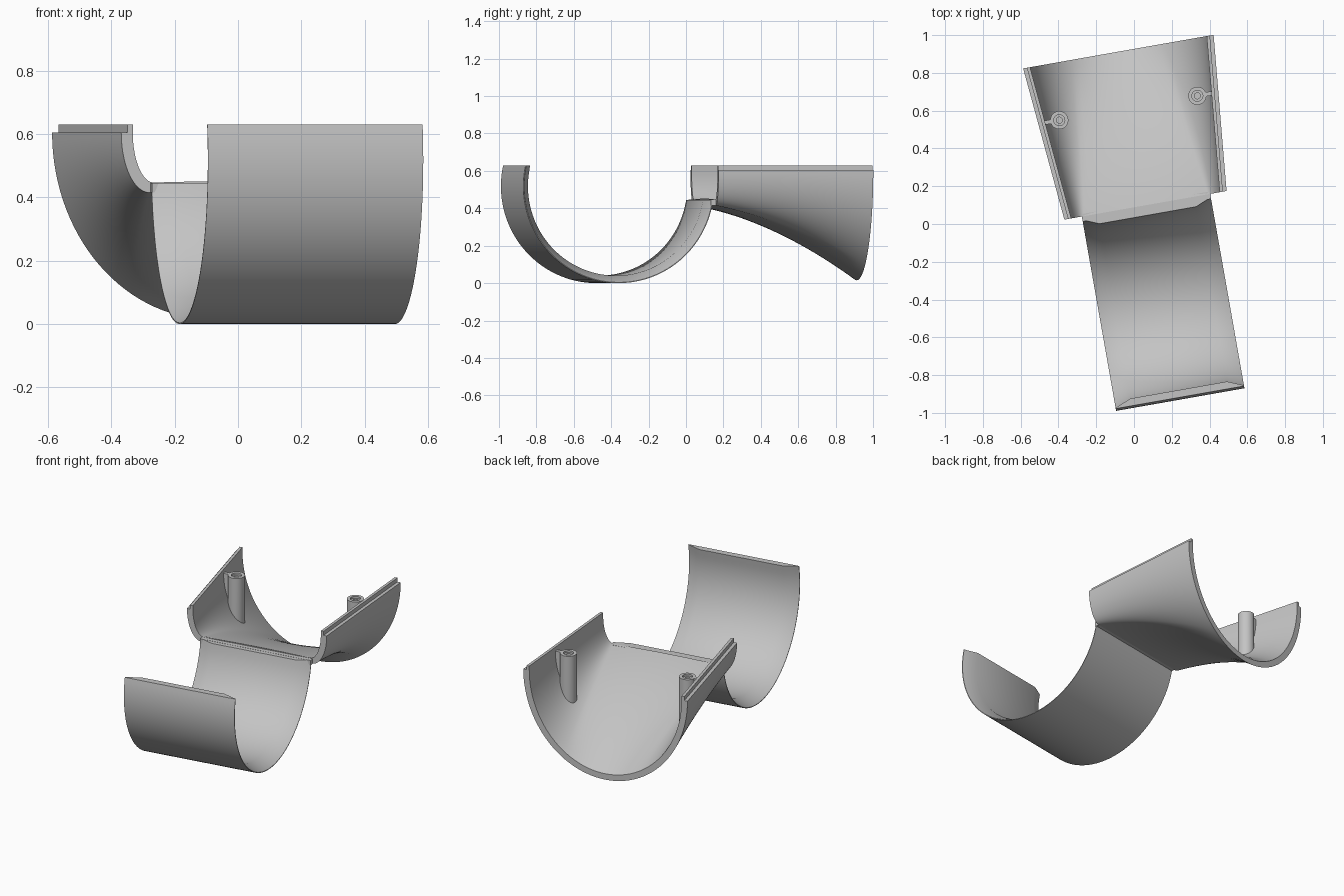
import bpy, bmesh, math
from math import cos, sin, radians, pi
from mathutils import Matrix

if "Cube" in bpy.data.objects:
    bpy.data.objects.remove(bpy.data.objects["Cube"])

grey = bpy.data.materials.new("plain grey")
grey.use_nodes = True
grey.diffuse_color = (0.55, 0.55, 0.55, 1)
grey.node_tree.nodes["Principled BSDF"].inputs["Base Color"].default_value = (0.55, 0.55, 0.55, 1)

TURN = Matrix.Rotation(radians(10), 4, 'Z')   # the whole part stands turned
MID = 0.077                                   # centre line of the part
RIM, LEDGE, TOP = 0.63, 0.605, 0.605
WALL, STEP = 0.037, 0.02
V0, V1 = 0.087, 0.913                         # funnel front and back


def loft(name, rings, closed=False, caps=True):
    """Skin a list of closed rings, each a list of points."""
    bm = bmesh.new()
    rows = [[bm.verts.new(p) for p in r] for r in rings]
    n = len(rows[0])
    pairs = list(zip(rows, rows[1:]))
    for a, b in pairs:
        for i in range(n):
            j = (i + 1) % n
            bm.faces.new((a[i], a[j], b[j], b[i]))
    if caps:
        bm.faces.new(rows[0])
        bm.faces.new(rows[-1])
    bmesh.ops.recalc_face_normals(bm, faces=bm.faces)
    mesh = bpy.data.meshes.new(name)
    bm.to_mesh(mesh)
    bm.free()
    mesh.materials.append(grey)
    obj = bpy.data.objects.new(name, mesh)
    bpy.context.collection.objects.link(obj)
    obj.matrix_world = TURN
    bpy.ops.object.select_all(action='DESELECT')
    obj.select_set(True)
    bpy.context.view_layer.objects.active = obj
    bpy.ops.object.shade_smooth_by_angle(angle=radians(30))
    return obj


def box(name, u0, u1, v0, v1, z0, z1):
    ring = lambda u: [(u, v0, z0), (u, v1, z0), (u, v1, z1), (u, v0, z1)]
    return loft(name, [ring(u0), ring(u1)])


# Half pipe: wall section with sloped inner margins, swept round an arc
R, CV, CZ = 0.518, -0.44, 0.518
U0, U1, MARGIN = -0.265, 0.425, 0.085
section = [(U0, R), (U1, R), (U1, R - 0.004), (U1 - MARGIN, R - 0.04),
           (U0 + MARGIN, R - 0.04), (U0, R - 0.004)]
arc_start = -pi - math.asin((RIM - CZ) / R)
arc_end = math.asin((0.445 - CZ) / R)
N = 64
rings = []
for i in range(N + 1):
    a = arc_start + (arc_end - arc_start) * i / N
    ring = []
    for u, r in section:
        z = CZ + r * sin(a)
        if i == 0:
            z = RIM          # level cut at the lip
        if i == N:
            z = 0.445        # level cut at the joint
        ring.append((u, CV + r * cos(a), z))
    rings.append(ring)
loft("half_pipe", rings)


# Funnel: flat rounded channel in front, half ellipse at the back
def outline(t, deg, inset=0.0):
    mirror = 1 if deg <= 90 else -1
    d = deg if deg <= 90 else 180 - deg
    a = radians(d)
    if d < 60:
        xf, zf = 0.345 + 0.091 * cos(1.5 * a), TOP - 0.19 * sin(1.5 * a)
    else:
        xf, zf = 0.345 * (90 - d) / 30, TOP - 0.19
    xb, zb = 0.512 * cos(a), TOP - 0.59 * sin(a)
    s = 0.5 * t + 0.5 * t * t
    x = xf + (xb - xf) * t - inset * cos(a)
    z = zf + (zb - zf) * s + inset * sin(a)
    return mirror * x, z


def tongue(t, side):
    w = outline(t, 0)[0]
    return [(side * (w - STEP), LEDGE), (side * (w - STEP), RIM), (side * (w - WALL), RIM)]


angles = [i * 3 for i in range(61)]
rings = []
for k in range(25):
    t = k / 24
    pts = [outline(t, d) for d in angles]
    pts += tongue(t, -1)
    pts += [outline(t, d, WALL) for d in reversed(angles)]
    pts += reversed(tongue(t, 1))
    rings.append([(MID + x, V0 + (V1 - V0) * t, z) for x, z in pts])
loft("funnel", rings)

# Lip joining the half pipe to the funnel floor
box("joint_lip", U0, U1, 0.06, 0.1, 0.415, 0.446)


# Screw posts standing on the funnel wall, each with a rib to the wall
def wall_height(x, v):
    t = (v - V0) / (V1 - V0)
    lo, hi = 0.0, 90.0
    for _ in range(30):
        m = (lo + hi) / 2
        if outline(t, m)[0] > abs(x):
            lo = m
        else:
            hi = m
    return outline(t, lo)[1] + 0.015


def post(name, side):
    cx, cv = side * 0.371, 0.61
    levels = [(0.048, None), (0.048, TOP), (0.029, TOP), (0.029, TOP - 0.012),
              (0.016, TOP - 0.012), (0.016, TOP - 0.15)]
    rings = []
    for r, z in levels:
        ring = []
        for i in range(32):
            x, v = cx + r * cos(i * pi / 16), cv + r * sin(i * pi / 16)
            ring.append((MID + x, v, wall_height(x, v) if z is None else z))
        rings.append(ring)
    loft(name + "_post", rings)
    # rib following the wall below
    rib = []
    for i in range(6):
        x = side * (0.412 + 0.05 * i / 5)
        low = wall_height(x, cv)
        rib.append([(MID + x, cv - 0.011, low), (MID + x, cv + 0.011, low),
                    (MID + x, cv + 0.011, TOP), (MID + x, cv - 0.011, TOP)])
    loft(name + "_rib", rib)


post("left", 1)
post("right", -1)
